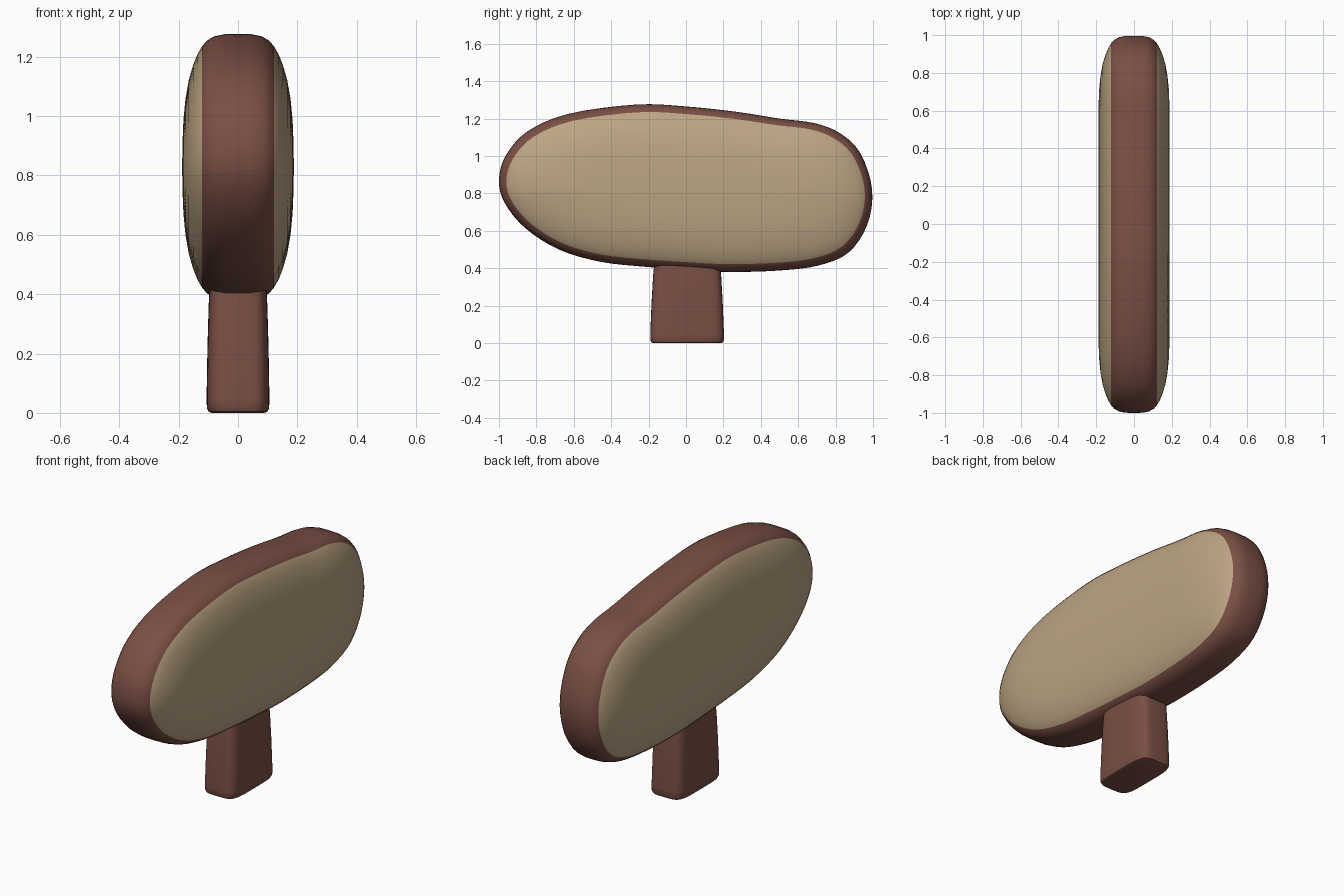
import bpy, bmesh, math
from mathutils import Vector

if "Cube" in bpy.data.objects:
    bpy.data.objects.remove(bpy.data.objects["Cube"])


def material(name, rgb):
    m = bpy.data.materials.new(name)
    m.diffuse_color = (*rgb, 1)
    m.use_nodes = True
    m.node_tree.nodes["Principled BSDF"].inputs["Base Color"].default_value = m.diffuse_color
    return m


brown = material("brown frame", (0.195, 0.079, 0.058))
tan = material("tan panel", (0.50, 0.375, 0.228))


def loft(name, rings, mats, mat_rule):
    """Skin a list of equal-length closed rings and cap both ends."""
    bm = bmesh.new()
    vs = [[bm.verts.new(p) for p in r] for r in rings]
    n = len(rings[0])
    for k in range(len(vs) - 1):
        for i in range(n):
            j = (i + 1) % n
            f = bm.faces.new((vs[k][i], vs[k][j], vs[k + 1][j], vs[k + 1][i]))
            f.material_index = mat_rule(k)
    for k, r in ((0, vs[0]), (len(vs) - 2, vs[-1])):
        bm.faces.new(r).material_index = mat_rule(k)
    bmesh.ops.recalc_face_normals(bm, faces=bm.faces)
    me = bpy.data.meshes.new(name)
    bm.to_mesh(me)
    bm.free()
    for m in mats:
        me.materials.append(m)
    ob = bpy.data.objects.new(name, me)
    bpy.context.collection.objects.link(ob)
    for f in me.polygons:
        f.use_smooth = True
    return ob


def smooth_loop(pts, steps):
    """Closed Catmull-Rom curve through the points."""
    out, n = [], len(pts)
    for i in range(n):
        a, b, c, d = (Vector(pts[(i + k) % n]) for k in (-1, 0, 1, 2))
        for s in range(steps):
            t = s / steps
            out.append(0.5 * (2 * b + (c - a) * t + (2 * a - 5 * b + 4 * c - d) * t * t
                              + (3 * b - a - 3 * c + d) * t ** 3))
    return out


# Board: lopsided rounded outline (y, z), pillowed on both sides
outline = smooth_loop([
    (-1.0, 0.87), (-0.965, 1.00), (-0.85, 1.13), (-0.63, 1.225), (-0.27, 1.275),
    (0.0, 1.265), (0.28, 1.235), (0.5, 1.20), (0.69, 1.175), (0.83, 1.118),
    (0.935, 1.01), (0.995, 0.82), (0.97, 0.635), (0.87, 0.485), (0.71, 0.415),
    (0.5, 0.388), (0.23, 0.38), (0.0, 0.392), (-0.22, 0.408), (-0.46, 0.435),
    (-0.68, 0.50), (-0.86, 0.615), (-0.97, 0.75)], 4)

# Half cross-section: (inset from outline, x)
half = [(0.0, 0.0), (0.001, 0.045), (0.008, 0.08), (0.022, 0.105), (0.04, 0.121),
        (0.065, 0.136), (0.10, 0.151), (0.15, 0.166), (0.21, 0.177), (0.28, 0.184),
        (0.35, 0.187), (0.41, 0.188)]
section = [(d, -x) for d, x in half[:0:-1]] + half


def board_ring(inset, x):
    t = inset / 0.43
    return [(x, y + t * (0.57 * y - y), z + t * (0.83 - z)) for y, z in outline]


edge = 4  # section step where the frame ends and the panel begins
mid = len(half) - 1
loft("sign_board", [board_ring(d, x) for d, x in section], [brown, tan],
     lambda k: 0 if mid - edge <= k < mid + edge else 1)


# Post: tapered, rounded-rectangle column with softened foot
def post_ring(z, hx, hy):
    ring = []
    for i in range(48):
        a = math.tau * i / 48
        c, s = math.cos(a), math.sin(a)
        ring.append((hx * math.copysign(abs(c) ** 0.42, c),
                     0.006 + hy * math.copysign(abs(s) ** 0.42, s), z))
    return ring


post = loft("post", [post_ring(*r) for r in (
    (0.0, 0.088, 0.18), (0.004, 0.099, 0.191), (0.016, 0.105, 0.197),
    (0.05, 0.106, 0.197), (0.22, 0.103, 0.190), (0.36, 0.099, 0.182), (0.46, 0.095, 0.172))],
    [brown], lambda k: 0)
bpy.context.view_layer.objects.active = post
post.select_set(True)
bpy.ops.object.shade_smooth_by_angle(angle=math.radians(40))
